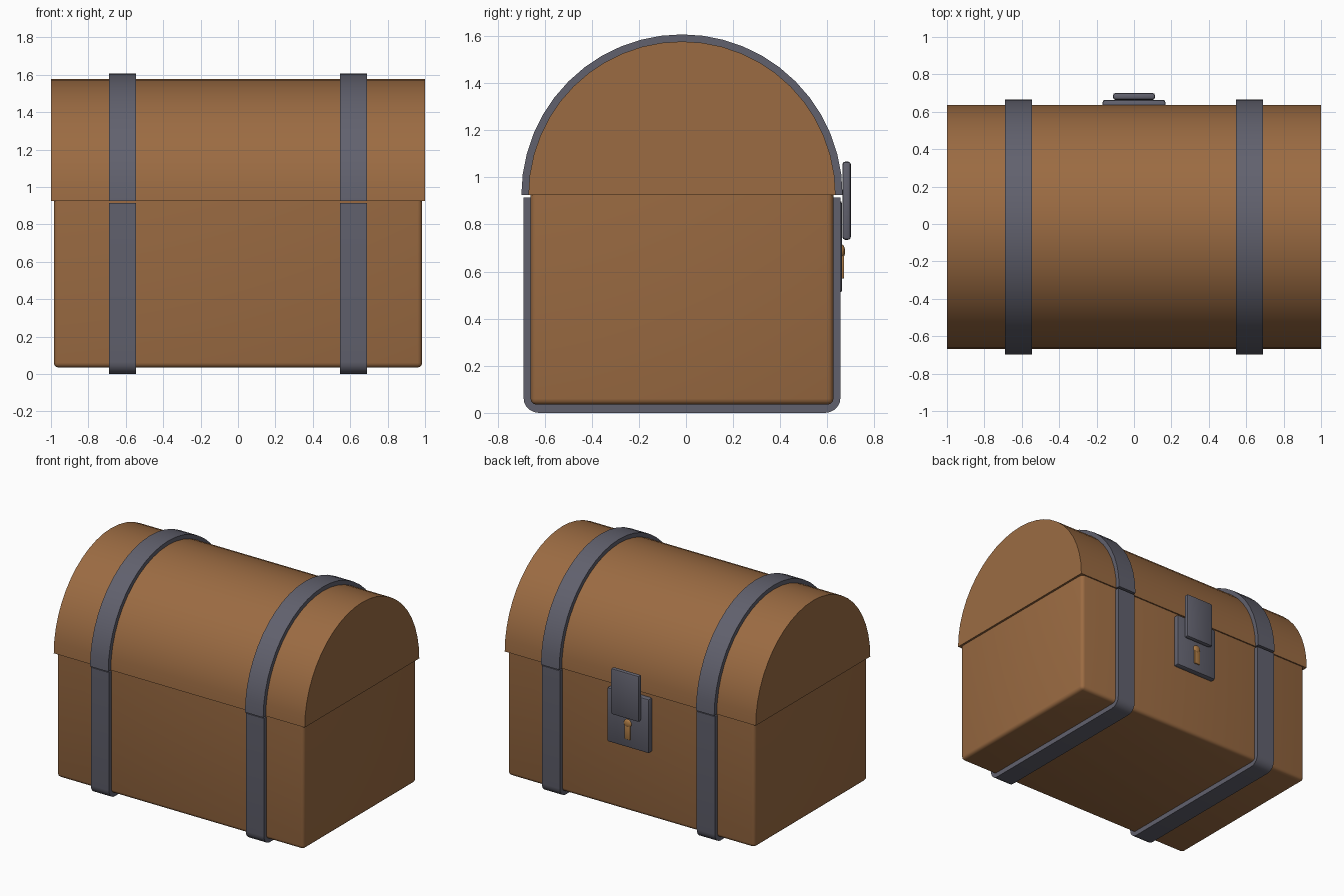
import bpy, bmesh
from math import sin, cos, pi, radians

if "Cube" in bpy.data.objects:
    bpy.data.objects.remove(bpy.data.objects["Cube"])

MID_Y, SEAM = -0.017, 0.925
LID_R, STRAP_R = 0.652, 0.682


def material(name, rgb):
    m = bpy.data.materials.new(name)
    m.use_nodes = True
    m.diffuse_color = (*rgb, 1)
    m.node_tree.nodes["Principled BSDF"].inputs["Base Color"].default_value = (*rgb, 1)
    return m


WOOD = material("brown wood", (0.33, 0.148, 0.055))
IRON = material("grey iron", (0.12, 0.12, 0.155))
BRASS = material("dull brass", (0.42, 0.2, 0.06))


def finish(bm, name, mat):
    bmesh.ops.recalc_face_normals(bm, faces=bm.faces)
    mesh = bpy.data.meshes.new(name)
    bm.to_mesh(mesh)
    bm.free()
    mesh.materials.append(mat)
    obj = bpy.data.objects.new(name, mesh)
    bpy.context.collection.objects.link(obj)
    bpy.ops.object.select_all(action='DESELECT')
    obj.select_set(True)
    bpy.context.view_layer.objects.active = obj
    bpy.ops.object.shade_smooth_by_angle(angle=radians(32))
    return obj


def extrude_x(name, loop, x0, x1, mat):
    """Extrude a closed (y, z) outline along x."""
    bm = bmesh.new()
    face = bm.faces.new([bm.verts.new((x0, y, z)) for y, z in loop])
    out = bmesh.ops.extrude_face_region(bm, geom=[face])["geom"]
    moved = [v for v in out if isinstance(v, bmesh.types.BMVert)]
    bmesh.ops.translate(bm, verts=moved, vec=(x1 - x0, 0, 0))
    return finish(bm, name, mat)


def box(name, lo, hi, mat, bevel=0, segments=2, pick=lambda e: True):
    bm = bmesh.new()
    bmesh.ops.create_cube(bm, size=1)
    for v in bm.verts:
        v.co = [(a + b) / 2 + c * (b - a) for a, b, c in zip(lo, hi, v.co)]
    if bevel:
        bmesh.ops.bevel(bm, geom=[e for e in bm.edges if pick(e)], offset=bevel,
                        segments=segments, profile=0.5, affect='EDGES')
    return finish(bm, name, mat)


def arc(cy, cz, r, start, end, steps):
    return [(cy + r * cos(start + (end - start) * i / steps),
             cz + r * sin(start + (end - start) * i / steps)) for i in range(steps + 1)]


def u_shape(half, bottom, top, r):
    """U outline, open at the top, with rounded lower corners."""
    left, right = MID_Y - half, MID_Y + half
    return ([(left, top)] + arc(left + r, bottom + r, r, pi, 1.5 * pi, 5)
            + arc(right - r, bottom + r, r, 1.5 * pi, 2 * pi, 5) + [(right, top)])


# Chest body, rounded everywhere except along the rim
box("chest_body", (-0.985, MID_Y - 0.643, 0.035), (0.985, MID_Y + 0.643, SEAM), WOOD,
    0.025, 3, lambda e: any(v.co.z < SEAM - 0.01 for v in e.verts))

# Barrel lid
extrude_x("lid", arc(MID_Y, SEAM, LID_R, 0, pi, 24), -1, 1, WOOD)

# Iron straps round the body and over the lid
for side, x0 in (("right", -0.69), ("left", 0.545)):
    x1 = x0 + 0.145
    hoop = arc(MID_Y, SEAM, STRAP_R, 0, pi, 24) + arc(MID_Y, SEAM, LID_R - 0.006, pi, 0, 24)
    extrude_x(side + "_lid_strap", hoop, x0, x1, IRON)
    cradle = u_shape(0.673, 0, 0.915, 0.065) + u_shape(0.64, 0.037, 0.915, 0.03)[::-1]
    extrude_x(side + "_body_strap", cradle, x0, x1, IRON)

# Lock plate and hasp
box("lock_plate", (-0.168, 0.61, 0.51), (0.168, 0.663, 0.9), IRON, 0.012)
box("lock_hasp", (-0.112, 0.664, 0.735), (0.112, 0.7, 1.067), IRON, 0.012)

# Keyhole cover: a shallow dome with a slot below
bm = bmesh.new()
bmesh.ops.create_uvsphere(bm, u_segments=16, v_segments=10, radius=0.03)
for v in bm.verts:
    v.co = (v.co.x, 0.662 + v.co.y * 0.45, v.co.z + 0.685)
finish(bm, "keyhole_dome", BRASS)
box("keyhole_slot", (-0.023, 0.655, 0.57), (0.023, 0.671, 0.675), BRASS, 0.004)
